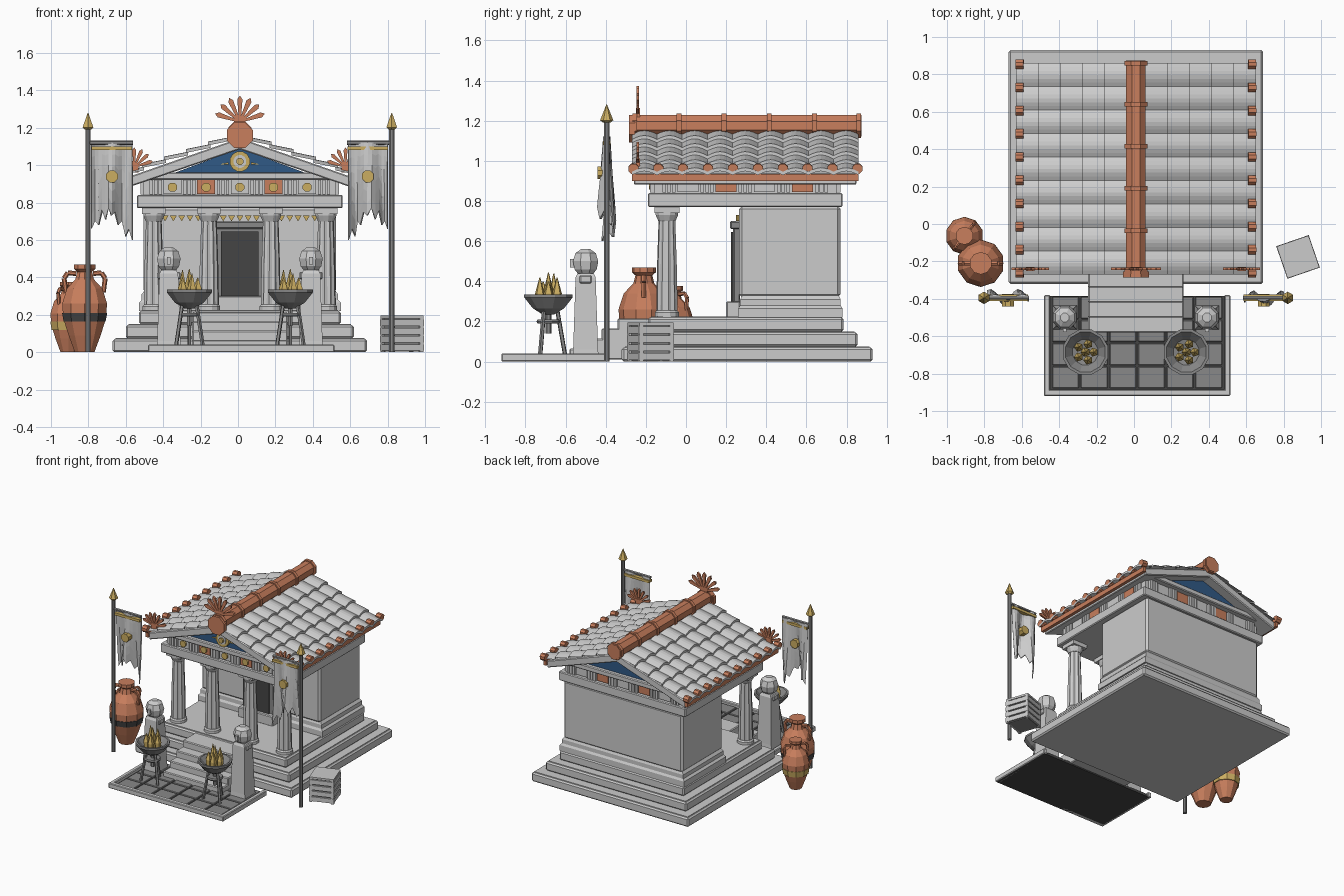
import bpy, math
from mathutils import Vector, Matrix

if "Cube" in bpy.data.objects:
    bpy.data.objects.remove(bpy.data.objects["Cube"])

CX = 0.01  # symmetry axis of the temple


def mat(name, *c):
    m = bpy.data.materials.new(name)
    m.diffuse_color = (*c, 1)
    m.use_nodes = True
    m.node_tree.nodes["Principled BSDF"].inputs["Base Color"].default_value = m.diffuse_color
    return m


CLAY = mat("terracotta", 0.58, 0.21, 0.11)
GOLD = mat("gold", 0.6, 0.42, 0.12)
BLUE = mat("blue", 0.03, 0.1, 0.24)
DARK = mat("dark", 0.06, 0.06, 0.06)
STONE = mat("dark_stone", 0.25, 0.25, 0.25)


def mesh(name, verts, faces, m=None, bevel=0):
    me = bpy.data.meshes.new(name)
    me.from_pydata([tuple(v) for v in verts], [], faces)
    ob = bpy.data.objects.new(name, me)
    bpy.context.collection.objects.link(ob)
    if m:
        me.materials.append(m)
    if bevel:
        b = ob.modifiers.new("bevel", "BEVEL")
        b.width, b.segments = bevel, 1
    return ob


def loft(name, rings, m=None, bevel=0):
    """Closed skin through rings that have equal point counts."""
    n = len(rings[0])
    faces = [(k * n + i, k * n + (i + 1) % n, (k + 1) * n + (i + 1) % n, (k + 1) * n + i)
             for k in range(len(rings) - 1) for i in range(n)]
    faces += [tuple(reversed(range(n))), tuple(range((len(rings) - 1) * n, len(rings) * n))]
    return mesh(name, [v for r in rings for v in r], faces, m, bevel)


def rect(x, y, hx, hy, z):
    return [(x - hx, y - hy, z), (x + hx, y - hy, z), (x + hx, y + hy, z), (x - hx, y + hy, z)]


def box(name, x, hx, y0, y1, z0, z1, m=None, bevel=0):
    y, hy = (y0 + y1) / 2, (y1 - y0) / 2
    return loft(name, [rect(x, y, hx, hy, z0), rect(x, y, hx, hy, z1)], m, bevel)


def prism(name, poly, y0, y1, m=None, bevel=0):
    return loft(name, [[(x, y, z) for x, z in poly] for y in (y0, y1)], m, bevel)


def lathe(name, prof, x, y, z=0, n=10, m=None, flute=1):
    return loft(name, [[(x + r * f * math.cos(a), y + r * f * math.sin(a), z + h)
                        for i in range(n) for a in [2 * math.pi * (i + .5) / n]
                        for f in [flute if i % 2 else 1]] for r, h in prof], m)


def rod(name, a, b, r, n=6, m=None, r2=None):
    a, b = Vector(a), Vector(b)
    q = (b - a).to_track_quat('Z', 'Y')
    ring = lambda c, s: [c + q @ Vector((s * math.cos(t), s * math.sin(t), 0))
                         for t in [2 * math.pi * (i + .5) / n for i in range(n)]]
    return loft(name, [ring(a, r), ring(b, r if r2 is None else r2)], m)


# Stepped platform and front stairs
for i, (hx, y0, y1) in enumerate([(.68, -.32, .93), (.61, -.25, .855), (.54, -.19, .785)]):
    box("platform_step", CX, hx, y0, y1, i * .075, i * .075 + .07, None, .01)
    box("platform_core", CX, hx - .015, y0 + .015, y1 - .015, i * .075, i * .075 + .075)
for i in range(4):
    box("stair", CX, .255, -.58 + i * .08, -.18, .01, .065 + i * .05, None, .006)

# Cella with base moulding, door and gilded trim
yc = .52
loft("cella_base", [rect(CX, yc, hx, hy, z) for hx, hy, z in
     [(.54, .26, .22), (.54, .26, .265), (.525, .25, .28), (.525, .25, .31), (.51, .24, .33)]])
box("cella_wall", CX, .515, .265, .77, .32, .775, None, .015)
box("door_frame", CX, .135, .235, .27, .22, .69, STONE, .006)
box("door_lintel", CX, .15, .22, .27, .66, .7, STONE, .006)
box("door_leaf", CX, .1, .225, .26, .3, .645, DARK)
box("door_sill", CX, .15, .2, .27, .22, .3, None, .006)
for i in range(19):
    x = CX - .4 + i * .8 / 18
    prism("wall_garland", [(x - .018, .73), (x, .7), (x + .018, .73)], .25, .266, GOLD)

# Fluted columns
for x in (-.46, -.165, .165, .46):
    x += CX
    lathe("column_base", [(.062, 0), (.062, .025), (.054, .035)], x, -.095, .22, 12)
    lathe("column_shaft", [(.054, 0), (.05, .22), (.042, .46)], x, -.095, .25, 20, None, .88)
    lathe("column_capital", [(.044, 0), (.058, .03), (.058, .04)], x, -.095, .7, 12)
    box("column_abacus", x, .062, -.157, -.033, .74, .775)

# Entablature
box("architrave", CX, .55, -.19, .78, .77, .84, None, .006)
box("frieze", CX, .515, -.16, .75, .84, .93)
box("cornice", CX, .52, -.215, .805, .922, .962, None, .006)
for k in range(5):
    x = CX + (k - 2) * .18
    for y, s in ((-.165, -1), (.755, 1)):
        box("metope", x, .048, y - .008, y + .008, .847, .92, CLAY if k % 2 else None)
    rod("metope_boss", (x, -.17, .882), (x, -.185, .882), .026, 8, GOLD)
for k in range(6):
    for d in (-.024, 0, .024):
        x = CX + (k - 2.5) * .18 + d
        for y in (-.168, .758):
            box("triglyph_bar", x, .009, y - .012, y + .012, .842, .921)
for s in (-1, 1):
    for k in range(5):
        y = .01 + k * .19
        if k < 4:
            box("side_metope", CX + s * .517, .008, y - .052, y + .052, .845, .92, CLAY if k % 2 else None)
        for d in (-.024, 0, .024):
            box("side_triglyph", CX + s * .52, .01, y - .104 + d, y - .086 + d, .842, .921)

# Gabled roof slab, tympanum and sun medallion
SL = .34
prism("roof_slab", [(CX + x, z) for x, z in [(-.6, .88), (-.6, .936), (0, 1.145), (.6, .936), (.6, .88), (0, 1.085)]],
      -.26, .85, None, .006)
prism("tympanum", [(CX - .4, .94), (CX + .4, .94), (CX, 1.09)], -.185, .775, BLUE)
rod("medallion", (CX, -.18, 1.02), (CX, -.21, 1.02), .055, 12, GOLD)
rod("medallion_inset", (CX, -.2, 1.02), (CX, -.215, 1.02), .035, 12)
rod("medallion_boss", (CX, -.2, 1.02), (CX, -.23, 1.02), .02, 8, GOLD)
for s in (-1, 1):
    rod("medallion_ray", (CX + s * .06, -.19, 1.01), (CX + s * .1, -.19, 1.005), .008, 4, GOLD, .002)

# Overlapping wavy roof tiles
for s in (-1, 1):
    for row in range(5):
        xa, xb = .04 + row * .118, .04 + (row + 1) * .118 + .012
        ny = 9 * 6
        V, F = [], []
        for x, lift in ((xa, .004), (xb, .022), (xb, .005)):
            for j in range(ny + 1):
                w = .02 * abs(math.sin(math.pi * j / 6 + .001)) if lift > .0 else 0
                V.append((CX + s * x, -.27 + 1.13 * j / ny, 1.142 - SL * x + lift + w))
        for k in range(2):
            for j in range(ny):
                a = k * (ny + 1) + j
                f = (a, a + 1, a + ny + 2, a + ny + 1)
                F.append(f[::-1] if s > 0 else f)
        mesh("roof_tiles", V, F)
    # Eave strip with disc ends
    box("eave_strip", CX + s * .612, .012, -.27, .86, .9, .935, CLAY)
    for k in range(10):
        y = -.262 + k * .124
        rod("eave_disc", (CX + s * .6, y, .963), (CX + s * .642, y, .96), .027, 8, CLAY)

# Ridge beam with collars
rod("ridge_tile", (CX, -.28, 1.175), (CX, .875, 1.175), .057, 8, CLAY)
for y in (-.255, -.035, .19, .415, .64, .86):
    rod("ridge_collar", (CX, y - .012, 1.175), (CX, y + .012, 1.175), .067, 8, CLAY)
rod("ridge_disc", (CX, -.285, 1.16), (CX, -.255, 1.16), .075, 8, CLAY)


# Palmette ornaments
def fan(x, z, k):
    for i in range(7):
        a = math.radians(18 + i * 24)
        u, v = Vector((math.cos(a), math.sin(a))), Vector((-math.sin(a), math.cos(a)))
        poly = [u * p * k + v * q * k for p, q in [(.02, -.006), (.12, -.014), (.14, 0), (.12, .014), (.02, .006)]]
        prism("palmette_petal", [(x + p.x, z + p.y) for p in poly], -.247, -.233, CLAY)
    prism("palmette_base", [(x - .03 * k, z - .04 * k), (x + .03 * k, z - .04 * k), (x + .03 * k, z + .03 * k),
                            (x - .03 * k, z + .03 * k)], -.25, -.23, CLAY)


fan(CX, 1.232, 1)
for s in (-1, 1):
    fan(CX + s * .565, .99, .75)

# Paved forecourt
box("court_slab", .017, .49, -.915, -.385, 0, .015, DARK)
box("court_rim_front", .017, .498, -.92, -.885, 0, .04, None, .005)
for s in (-1, 1):
    box("court_rim_side", .017 + s * .482, .016, -.92, -.38, 0, .04, None, .005)
for i in range(6):
    for j in range(4):
        box("court_tile", .017 + (i - 2.5) * .153, .071, -.878 + j * .124, -.762 + j * .124, .01, .027, STONE, .004)

for s in (-1, 1):
    # Bust on tapering pillar
    x, y = CX + s * .38, -.5
    loft("bust_pillar", [rect(x, y, h, h, z) for h, z in [(.066, .015), (.062, .06), (.05, .42), (.04, .44)]])
    box("bust_shoulder", x, .062, y - .03, y + .03, .39, .43, None, .006)
    lathe("bust_head", [(.035, 0), (.06, .03), (.068, .07), (.055, .11), (.025, .13)], x, y, .43, 8)
    box("bust_nose", x, .01, y - .078, y - .05, .47, .51)
    # Tripod brazier with flames
    x, y = CX + s * .27, -.685
    lathe("brazier_bowl", [(.03, .235), (.08, .265), (.125, .32), (.125, .335), (.11, .335), (.07, .29), (.02, .28)],
          x, y, 0, 12, STONE)
    lathe("brazier_ring", [(.055, .19), (.06, .2), (.055, .21)], x, y, 0, 10, STONE)
    lathe("brazier_stem", [(.014, .14), (.014, .24)], x, y, 0, 6, STONE)
    for k in range(3):
        a = 2 * math.pi * k / 3 + math.pi / 2
        c, d = math.cos(a), math.sin(a)
        rod("brazier_leg", (x + .085 * c, y + .085 * d, .02), (x + .045 * c, y + .045 * d, .25), .011, 5, STONE)
    for k in range(5):
        a = 2 * math.pi * k / 5
        r = .045
        lathe("flame", [(.018, .28), (.025, .34), (.002, .4 + .02 * (k % 3))],
              x + r * math.cos(a), y + r * math.sin(a), 0, 5, GOLD)
    lathe("flame", [(.02, .28), (.026, .35), (.002, .445)], x, y, 0, 5, GOLD)

    # Banner pole and torn cloth
    px, py = CX + s * .812, -.395
    rod("banner_pole", (px, py, 0), (px, py, 1.2), .015, 8, STONE)
    lathe("pole_finial", [(.018, 0), (.033, .012), (.002, .09)], px, py, 1.19, 6, GOLD)
    rod("banner_crossbar", (px, py, 1.12), (px - s * .24, py, 1.12), .011, 6, STONE)
    ends = [.66, .7, .68, .76, .71, .77, .73, .75, .68, .7, .62, .66, .6]
    V, F = [], []
    for i, zb in enumerate(ends):
        t = i / 12
        for j in range(7):
            k = j / 6
            V.append((px - s * (.02 + .215 * t), py + (.01 + .03 * k) * math.sin(t * 9 + k), 1.12 + (zb - 1.12) * k))
    for i in range(12):
        for j in range(6):
            F.append((i * 7 + j, i * 7 + j + 1, i * 7 + j + 8, i * 7 + j + 7))
    cloth = mesh("banner_cloth", V, F)
    cloth.modifiers.new("thickness", "SOLIDIFY").thickness = .008
    box("banner_trim", px - s * .128, .108, py - .018, py + .018, 1.08, 1.1, GOLD)
    rod("banner_emblem", (px - s * .128, py - .045, .94), (px - s * .128, py + .02, .94), .034, 8, GOLD)


# Storage jars
def jar(x, y, k, turn, band, z0, z1):
    prof = [(.055, 0), (.09, .09), (.12, .18), (.126, .26), (.1, .34), (.052, .39), (.042, .43), (.06, .445), (.06, .47)]
    lathe("jar_body", [(r * k, z * k) for r, z in prof], x, y, 0, 10, CLAY)
    lathe("jar_band", [(.118 * k, z0), (.127 * k, z1)], x, y, 0, 10, band)
    for s in (-1, 1):
        path = [Vector((x + s * r * k * math.cos(turn), y + s * r * k * math.sin(turn), z * k))
                for r, z in [(.045, .42), (.09, .425), (.11, .395), (.1, .32)]]
        for a, b in zip(path, path[1:]):
            rod("jar_handle", a, b, .013 * k, 6, CLAY)


jar(-.82, -.21, 1, 0, DARK, .165, .21)
jar(-.907, -.063, .8, .9, GOLD, .12, .165)

# Slatted crate, turned 19 degrees
parts = [box("crate_core", 0, .078, -.078, .078, .005, .18, STONE), box("crate_lid", 0, .09, -.09, .09, .18, .195)]
for sx in (-1, 1):
    for sy in (-1, 1):
        parts.append(box("crate_post", sx * .08, .01, sy * .08 - .01, sy * .08 + .01, 0, .18))
    for k in range(4):
        z = .008 + k * .044
        parts.append(box("crate_slat", 0, .092, sx * .086 - .006, sx * .086 + .006, z, z + .034))
        parts.append(box("crate_slat", sx * .086, .006, -.092, .092, z, z + .034))
for p in parts:
    p.matrix_world = Matrix.Translation((.877, -.176, 0)) @ Matrix.Rotation(math.radians(19), 4, 'Z')
